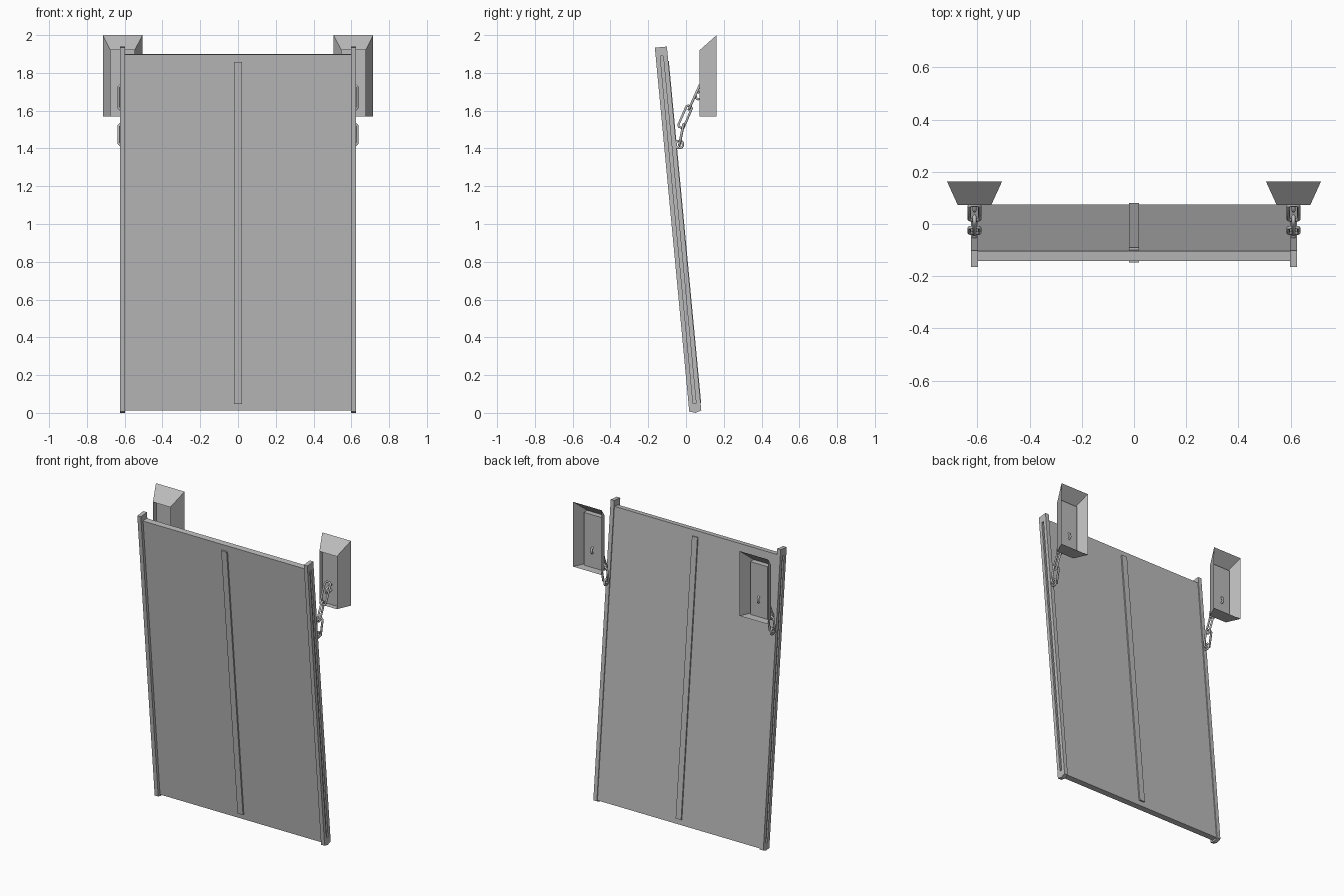
import bpy
import bmesh
import math
from mathutils import Matrix, Vector

old = bpy.data.objects.get("Cube")
if old:
    bpy.data.objects.remove(old, do_unlink=True)

GREY = (0.5, 0.5, 0.5, 1)
metal = bpy.data.materials.new("plain_grey")
metal.use_nodes = True
metal.diffuse_color = GREY
metal.node_tree.nodes["Principled BSDF"].inputs["Base Color"].default_value = GREY

# Leaning frame shared by the panel, strip and rails
LEAN = Matrix.Translation((0, 0.05, 0)) @ Matrix.Rotation(math.radians(5.4), 4, 'X')
SIDE_X = 0.611


def finish(name, bm, matrix=None):
    if matrix:
        bm.transform(matrix)
    bmesh.ops.recalc_face_normals(bm, faces=bm.faces)
    mesh = bpy.data.meshes.new(name)
    bm.to_mesh(mesh)
    bm.free()
    mesh.materials.append(metal)
    obj = bpy.data.objects.new(name, mesh)
    bpy.context.collection.objects.link(obj)
    return obj


def box(name, low, high, matrix=None):
    low, high = Vector(low), Vector(high)
    bm = bmesh.new()
    bmesh.ops.create_cube(bm, size=1)
    bm.transform(Matrix.Translation((low + high) / 2) @ Matrix.Diagonal((high - low).to_4d()))
    return finish(name, bm, matrix)


def rail(name, side):
    # Side bar with a blunt pointed foot
    profile = [(-0.032, 0.01), (0, 0), (0.032, 0.01), (0.032, 1.945), (-0.032, 1.945)]
    bm = bmesh.new()
    face = bm.faces.new([bm.verts.new((SIDE_X * side - 0.013, y, z)) for y, z in profile])
    grown = bmesh.ops.extrude_face_region(bm, geom=[face])["geom"]
    bmesh.ops.translate(bm, vec=(0.026, 0, 0),
                        verts=[v for v in grown if isinstance(v, bmesh.types.BMVert)])
    obj = finish(name, bm, LEAN)
    # Long groove in the outer face
    xs = sorted((side * 0.614, side * 0.65))
    cutter = box("groove_cutter", (xs[0], -0.008, 0.05), (xs[1], 0.008, 1.897), LEAN)
    cutter.hide_render = True
    mod = obj.modifiers.new("groove", 'BOOLEAN')
    mod.operation = 'DIFFERENCE'
    mod.solver = 'EXACT'
    mod.object = cutter
    bpy.context.view_layer.objects.active = obj
    bpy.ops.object.modifier_apply(modifier=mod.name)
    bpy.data.objects.remove(cutter, do_unlink=True)


def bracket(name, x):
    # Open-backed tapered shell
    bm = bmesh.new()

    def ring(half, y, top):
        return [bm.verts.new((x + sx * half, y, z))
                for sx, z in ((-1, 1.57), (1, 1.57), (1, top), (-1, top))]

    front, back = ring(0.064, 0.072, 1.92), ring(0.105, 0.162, 2.0)
    plate = bm.faces.new(front)
    for i in range(4):
        j = (i + 1) % 4
        bm.faces.new((front[i], front[j], back[j], back[i]))
    # Pocket sunk into the front plate
    bmesh.ops.inset_individual(bm, faces=[plate], thickness=0.045)
    grown = bmesh.ops.extrude_face_region(bm, geom=[plate])["geom"]
    bmesh.ops.translate(bm, vec=(0, 0.035, 0),
                        verts=[v for v in grown if isinstance(v, bmesh.types.BMVert)])
    if plate.is_valid:
        bmesh.ops.delete(bm, geom=[plate], context='FACES_ONLY')
    finish(name, bm)


def link(name, x, start, end, width, flat):
    # Closed chain link between two (y, z) ends; flat links spread along x
    a, b = Vector((x, *start)), Vector((x, *end))
    along = (b - a).normalized()
    across = Vector((1, 0, 0)) if flat else along.cross(Vector((1, 0, 0)))
    wire = 0.007
    half_l, half_w = (b - a).length / 2 - wire, width / 2 - wire
    cut = half_w * 0.45
    corner = [(half_l, half_w - cut), (half_l - cut, half_w)]
    path = (corner + [(-l, w) for l, w in reversed(corner)]
            + [(-l, -w) for l, w in corner] + [(l, -w) for l, w in reversed(corner)])
    curve = bpy.data.curves.new(name, 'CURVE')
    curve.dimensions = '3D'
    curve.bevel_depth = wire
    curve.bevel_resolution = 1
    spline = curve.splines.new('POLY')
    spline.points.add(len(path) - 1)
    spline.use_cyclic_u = True
    for point, (l, w) in zip(spline.points, path):
        point.co = ((a + b) / 2 + along * l + across * w).to_4d()
    curve.materials.append(metal)
    obj = bpy.data.objects.new(name, curve)
    bpy.context.collection.objects.link(obj)
    bpy.ops.object.select_all(action='DESELECT')
    obj.select_set(True)
    bpy.context.view_layer.objects.active = obj
    bpy.ops.object.convert(target='MESH')


# Panel and centre strip
box("panel", (-0.6, -0.012, 0.014), (0.6, 0.026, 1.906), LEAN)
box("centre_strip", (-0.02, -0.022, 0.05), (0.02, 0.035, 1.867), LEAN)

# Rails, brackets and chains on both sides
for side, label in ((1, "left"), (-1, "right")):
    x = SIDE_X * side
    rail(label + "_rail", side)
    bracket(label + "_bracket", x)
    link(label + "_bracket_eye", x, (0.045, 1.675), (0.125, 1.69), 0.05, False)
    link(label + "_upper_link", x, (0.075, 1.74), (0.012, 1.6), 0.055, True)
    link(label + "_middle_link", x, (0.022, 1.63), (-0.032, 1.505), 0.045, False)
    link(label + "_lower_link", x, (-0.012, 1.535), (-0.037, 1.41), 0.055, True)
    link(label + "_rail_eye", x, (-0.06, 1.42), (-0.01, 1.423), 0.05, False)
